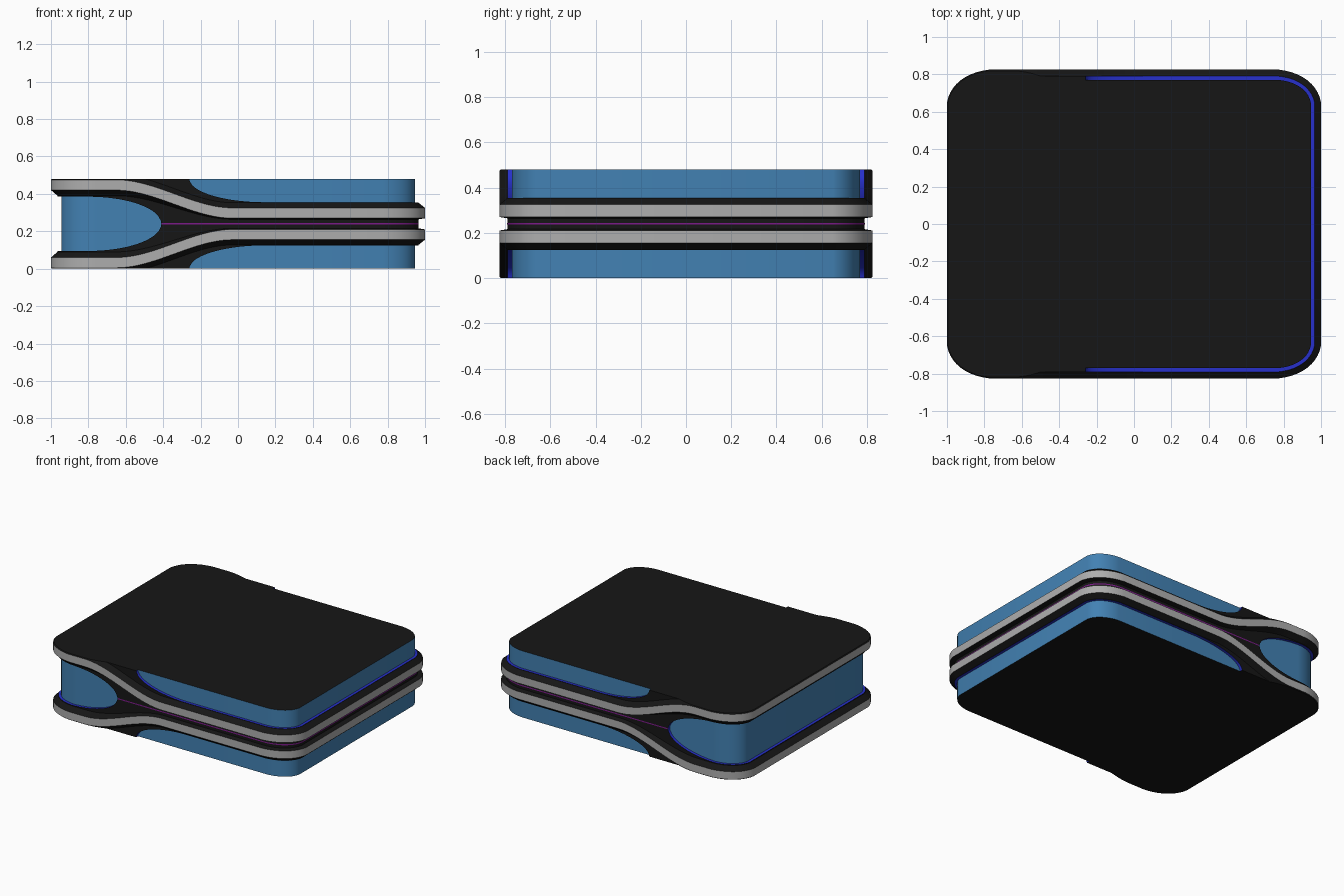
import bpy, bmesh, math

if "Cube" in bpy.data.objects:
    bpy.data.objects.remove(bpy.data.objects["Cube"])

MID = 0.24            # half height; each part is built as an upper half and mirrored
HX, HY = 1.0, 0.825   # half size of the outer outline
RX, RY = 0.225, 0.175 # corner radii
LIP, DEEP = 0.035, 0.055


def material(name, rgb):
    m = bpy.data.materials.new(name)
    m.diffuse_color = (*rgb, 1)
    m.use_nodes = True
    m.node_tree.nodes["Principled BSDF"].inputs["Base Color"].default_value = m.diffuse_color
    return m


BLACK = material("black", (0.008, 0.008, 0.008))
BLUE = material("blue", (0.055, 0.22, 0.45))
EDGE = material("edge_blue", (0.02, 0.03, 0.6))
GREY = material("light_grey", (0.42, 0.42, 0.42))
PURPLE = material("purple", (0.2, 0.01, 0.25))


# Outline columns, counter-clockwise: corner arcs plus dense front and back edges
def corner(sx, sy, a0):
    out = []
    for i in range(11):
        a = math.radians(a0 + 9 * i)
        u, v = abs(math.cos(a)), abs(math.sin(a))
        k = 0.85 + 0.15 / (u + v)      # slightly flattened arc
        out.append((sx, sy, u * k, v * k))
    return out


def edge(sy):
    x0, x1, n = -0.77, 0.25, 68
    xs = [x0 + (x1 - x0) * i / n for i in range(1, n + 1)] + [-0.41, -0.26, -0.412, -0.258]
    return [(x, sy) for x in sorted(xs, reverse=sy > 0)]


COLS = (corner(-1, -1, 180) + edge(-1) + corner(1, -1, 270)
        + corner(1, 1, 0) + edge(1) + corner(-1, 1, 90))


def place(col, inset):
    if len(col) == 2:
        return col[0], col[1] * (HY - inset)
    sx, sy, u, v = col
    return (sx * (HX - RX + (RX - inset) * u), sy * (HY - RY + (RY - inset) * v))


# Height curves along x, measured from the middle plane
def left_part(x):
    t = min(max((x + 0.65) / 0.62, 0), 1)
    return 1 - t * t * (3 - 2 * t)


def trim_low(x):
    return 0.03 + 0.15 * left_part(x)


def trim_high(x):
    return trim_low(x) + 0.055


def side_window(x):
    t = min(max((x + 0.8) / 0.39, 0), 1)
    return 0.145 * math.sqrt(1 - t * t)


def upper_window(x):
    t = min(max((0.15 - x) / 0.41, 0), 1)
    return MID - 0.125 * math.sqrt(1 - t * t)


def bevel_low(x):
    return trim_low(x) - 0.006 - 0.024 * left_part(x)


def bevel_high(x):
    return min(trim_high(x) + 0.028, MID)


def bevel_inset(x):
    return LIP * (bevel_high(x) - trim_high(x)) / 0.028


def lip_high(x):
    return max(upper_window(x), bevel_high(x))


def sweep(name, rows, mats, pick, keep=lambda x: True, cap=False):
    """Loft rows of (inset, height) functions round the outline, mirrored in z."""
    bm = bmesh.new()
    grid = []
    for col in COLS:
        x = place(col, 0)[0]
        grid.append([bm.verts.new((*place(col, i(x) if callable(i) else i),
                                   z(x) if callable(z) else z)) for i, z in rows])
    n = len(grid)
    for c in range(n):
        a, b = grid[c], grid[(c + 1) % n]
        if not (keep(a[0].co.x) and keep(b[0].co.x)):
            continue
        for r in range(len(rows) - 1):
            f = bm.faces.new((a[r], b[r], b[r + 1], a[r + 1]))
            f.material_index = pick(r, max(a[0].co.x, b[0].co.x))
    if cap:
        bm.faces.new([g[-1] for g in grid]).material_index = len(mats) - 1
    bmesh.ops.dissolve_degenerate(bm, dist=1e-5, edges=bm.edges[:])
    bmesh.ops.delete(bm, geom=[v for v in bm.verts if not v.link_faces], context='VERTS')
    me = bpy.data.meshes.new(name)
    bm.to_mesh(me)
    bm.free()
    for m in mats:
        me.materials.append(m)
    ob = bpy.data.objects.new(name, me)
    bpy.context.collection.objects.link(ob)
    ob.location.z = MID
    mod = ob.modifiers.new("mirror", 'MIRROR')
    mod.use_axis = (False, False, True)
    bpy.ops.object.select_all(action='DESELECT')
    ob.select_set(True)
    bpy.context.view_layer.objects.active = ob
    bpy.ops.object.shade_smooth_by_angle(angle=math.radians(25))
    return ob


# Blue core with black top and bottom covers
sweep("core_panels", [(DEEP, 0), (DEEP, MID)], [BLUE, BLACK], lambda r, x: 0, cap=True)

# Black web between the side window and the trim, with a blue window rim
sweep("inner_web", [(DEEP, side_window), (LIP, side_window), (LIP, bevel_low), (0, trim_low)],
      [BLACK, EDGE], lambda r, x: 1 if r == 0 else 0)

# Grey trim that dips from the outer edges to the middle
sweep("trim_band", [(0, trim_low), (0, trim_high)], [GREY], lambda r, x: 0)

# Black shoulder above the trim, with a blue rim at the upper window
sweep("outer_shoulder", [(0, trim_high), (bevel_inset, bevel_high), (LIP, lip_high), (DEEP, lip_high)],
      [BLACK, EDGE], lambda r, x: 1 if r == 2 and x > -0.2595 else 0)

# Thin purple seam along the middle groove
sweep("middle_seam", [(LIP - 0.001, 0), (LIP - 0.001, 0.004)], [PURPLE], lambda r, x: 0,
      keep=lambda x: x > -0.411)
